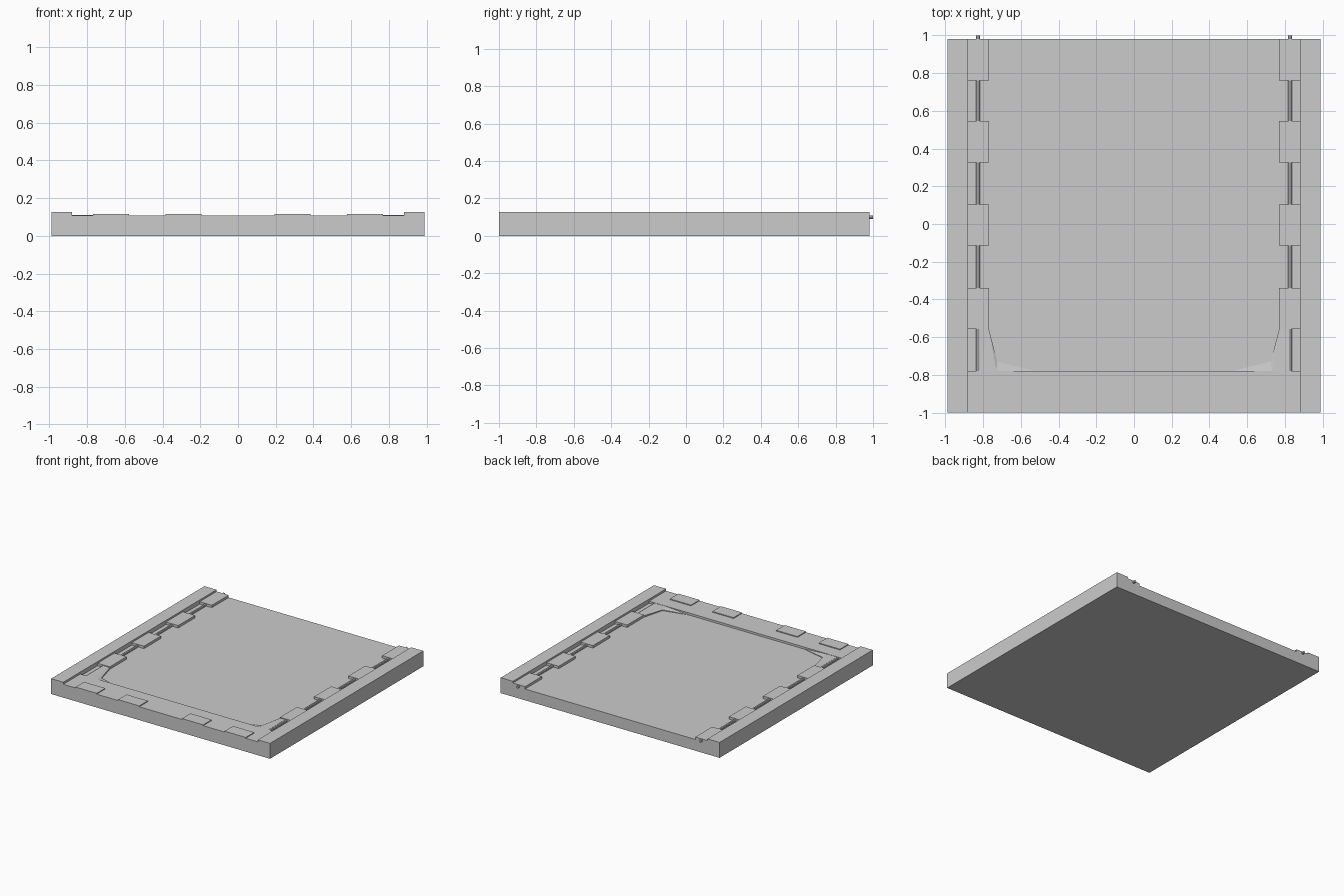
import bpy, bmesh, math
from mathutils import Matrix

if "Cube" in bpy.data.objects:
    bpy.data.objects.remove(bpy.data.objects["Cube"])

FLOOR, STRIP, RAISED, KERB = 0.092, 0.109, 0.116, 0.126


def finish(name, bm):
    bmesh.ops.recalc_face_normals(bm, faces=bm.faces)
    me = bpy.data.meshes.new(name)
    bm.to_mesh(me)
    bm.free()
    ob = bpy.data.objects.new(name, me)
    bpy.context.collection.objects.link(ob)
    return ob


def boxes(name, specs):
    """Each spec is x0, x1, y0, y1, z0, z1."""
    bm = bmesh.new()
    for x0, x1, y0, y1, z0, z1 in specs:
        m = Matrix.Translation(((x0 + x1) / 2, (y0 + y1) / 2, (z0 + z1) / 2))
        m = m @ Matrix.Diagonal((x1 - x0, y1 - y0, z1 - z0, 1))
        bmesh.ops.create_cube(bm, size=1, matrix=m)
    return finish(name, bm)


def mirrored(ob):
    mod = ob.modifiers.new("mirror", 'MIRROR')
    mod.use_axis = (True, False, False)
    return ob


# Slab under the sunken floor
boxes("base_slab", [(-0.88, 0.88, -1, 0.98, 0, FLOOR)])

# Tall kerb along each side
mirrored(boxes("side_kerb", [(0.88, 0.99, -1, 0.98, 0, KERB)]))

# Step across the front, with raised blocks on its outer edge
boxes("front_step", [(-0.88, 0.88, -1, -0.78, FLOOR, STRIP)])
mirrored(boxes("front_blocks", [(x, x + 0.192, -1, -0.89, STRIP, RAISED)
                                for x in (0.193, 0.578)]))

# Alternating blocks along each side
mirrored(boxes("side_blocks", [(0.77, 0.88, y, y + 0.218, FLOOR, 0.112)
                               for y in (-0.557, -0.115, 0.327, 0.762)]))

# Rod threaded through the side blocks, poking out at the back
bm = bmesh.new()
rod = Matrix.Translation((0.827, 0.11, 0.099)) @ Matrix.Rotation(math.pi / 2, 4, 'X')
bmesh.ops.create_cone(bm, cap_ends=True, segments=8, radius1=0.01, radius2=0.01,
                      depth=1.78, matrix=rod)
mirrored(finish("side_rod", bm))

# Sloped filler in the two front corners
bm = bmesh.new()
outline = [(0.82, -0.78, 0.107), (0.82, -0.557, 0.107), (0.77, -0.557, 0.104),
           (0.725, -0.73, 0.099), (0.52, -0.78, 0.094), (0.73, -0.78, 0.107)]
top = [bm.verts.new(p) for p in outline]
low = [bm.verts.new((x, y, FLOOR)) for x, y, z in outline]
for tri in ((0, 1, 2), (0, 2, 5), (5, 2, 3), (5, 3, 4)):
    bm.faces.new([top[i] for i in tri])
for i in range(6):
    j = (i + 1) % 6
    bm.faces.new((top[i], top[j], low[j], low[i]))
mirrored(finish("corner_filler", bm))
